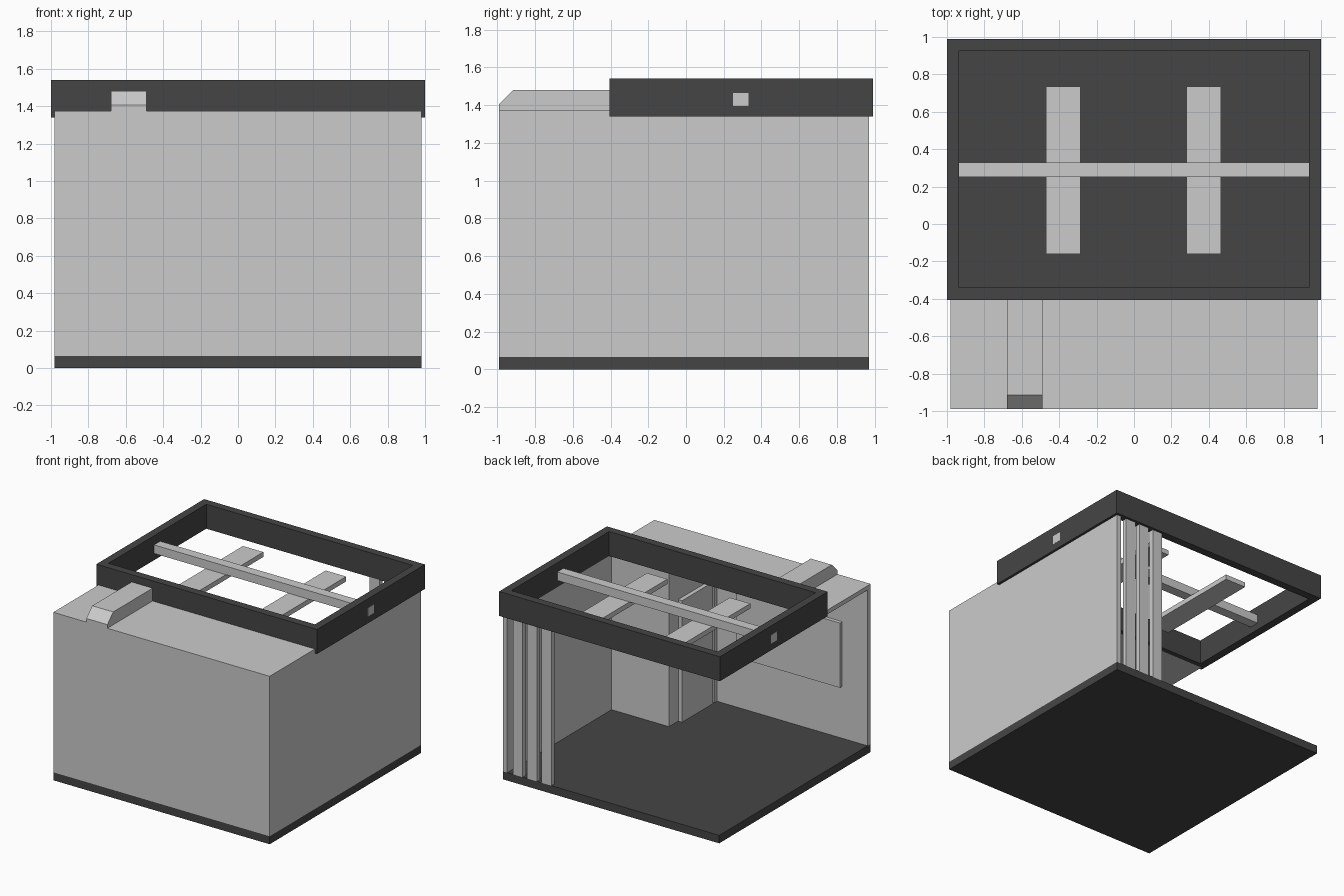
import bpy, bmesh

if "Cube" in bpy.data.objects:
    bpy.data.objects.remove(bpy.data.objects["Cube"])

dark = bpy.data.materials.new("dark_grey")
dark.diffuse_color = (0.06, 0.06, 0.06, 1)
dark.use_nodes = True
dark.node_tree.nodes["Principled BSDF"].inputs["Base Color"].default_value = dark.diffuse_color


def finish(name, bm, mat=None):
    bmesh.ops.recalc_face_normals(bm, faces=bm.faces)
    mesh = bpy.data.meshes.new(name)
    bm.to_mesh(mesh)
    bm.free()
    if mat:
        mesh.materials.append(mat)
    ob = bpy.data.objects.new(name, mesh)
    bpy.context.collection.objects.link(ob)
    return ob


def box(name, x, y, z, mat=None):
    """Box from (min, max) ranges on each axis."""
    bm = bmesh.new()
    bmesh.ops.create_cube(bm, size=1)
    for v in bm.verts:
        v.co = [r[0] if c < 0 else r[1] for c, r in zip(v.co, (x, y, z))]
    return finish(name, bm, mat)


def prism(name, outline, axis, lo, hi, mat=None):
    """Extrude a 2D outline along x (axis 0) or z (axis 2)."""
    bm = bmesh.new()
    place = (lambda a, b: (lo, a, b)) if axis == 0 else (lambda a, b: (a, b, lo))
    face = bm.faces.new([bm.verts.new(place(a, b)) for a, b in outline])
    ext = bmesh.ops.extrude_face_region(bm, geom=[face])
    for v in ext["geom"]:
        if isinstance(v, bmesh.types.BMVert):
            v.co[axis] = hi
    return finish(name, bm, mat)


# Floor slab and L-shaped outer walls (front and right), rear and left open
FLOOR, TOP, UNDER = 0.065, 1.375, 1.34
box("floor", (-.98, .98), (-.99, .97), (0, FLOOR), dark)
prism("outer_walls", [(-.98, -.99), (.98, -.99), (.98, .97), (.94, .97),
                      (.94, -.95), (-.98, -.95)], 2, FLOOR, UNDER)
box("ceiling", (-.98, .98), (-.99, -.38), (UNDER, TOP))

# Corner room with sliding door panels
box("corner_room", (.42, .94), (-.95, -.38), (FLOOR, UNDER))
box("room_door", (.385, .42), (-.90, -.50), (FLOOR, 1.06))
box("door_post", (.385, .42), (-.95, -.92), (FLOOR, 1.06))

# Panel on the inside of the front wall
box("wall_panel", (-.75, .19), (-.95, -.92), (.49, 1.02))

# Folded slats at the rear right corner
for i in range(3):
    x = .54 + i * .13
    box(f"folding_slat_{i + 1}", (x, x + .09), (.93, .97), (FLOOR, UNDER + .01))

# Roof frame: four mitred rails made as a ring
bm = bmesh.new()
rings = []
for t in (0, .065):
    for z in (1.34, 1.54):
        rings.append([bm.verts.new((x, y, z)) for x, y in (
            (-1 + t, -.405 + t), (1 - t, -.405 + t),
            (1 - t, .99 - t), (-1 + t, .99 - t))])
for a, b in ((0, 1), (1, 3), (3, 2), (2, 0)):
    for i in range(4):
        j = (i + 1) % 4
        bm.faces.new((rings[a][i], rings[a][j], rings[b][j], rings[b][i]))
finish("roof_frame", bm, dark)

# Cross beam through the frame, with two planks hung beneath it
box("cross_beam", (-1.001, 1.001), (.25, .33), (1.395, 1.465))
for name, x in (("left_plank", -.47), ("right_plank", .28)):
    box(name, (x, x + .185), (-.16, .735), (1.355, 1.395))

# Roof duct with a sloped front
prism("roof_duct", [(-.99, TOP), (-.99, 1.405), (-.915, 1.48), (-.40, 1.48),
                    (-.40, TOP)], 0, -.68, -.49)
